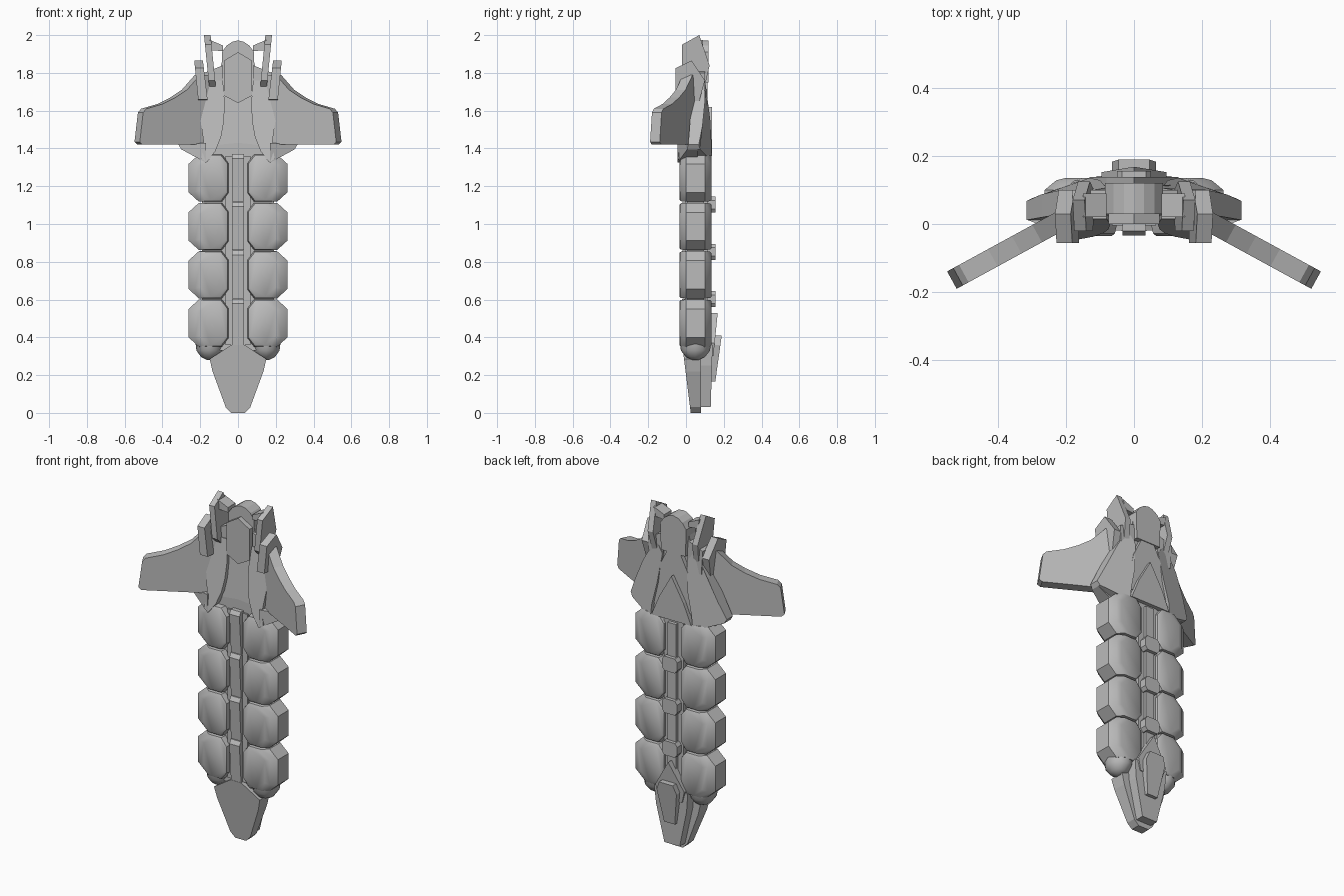
import bpy, bmesh, math

if "Cube" in bpy.data.objects:
    bpy.data.objects.remove(bpy.data.objects["Cube"])

grey = bpy.data.materials.new("plain_grey")
grey.use_nodes = True
tone = (0.5, 0.5, 0.5, 1)
grey.diffuse_color = tone
grey.node_tree.nodes["Principled BSDF"].inputs["Base Color"].default_value = tone


def loft(name, rings, mirror=False, smooth=False):
    """Skin equal-length rings of points and cap both ends."""
    bm = bmesh.new()
    rows = [[bm.verts.new(p) for p in ring] for ring in rings]
    n = len(rows[0])
    for a, b in zip(rows, rows[1:]):
        for i in range(n):
            j = (i + 1) % n
            bm.faces.new((a[i], a[j], b[j], b[i]))
    bm.faces.new(rows[0])
    bm.faces.new(rows[-1])
    bmesh.ops.recalc_face_normals(bm, faces=bm.faces)
    mesh = bpy.data.meshes.new(name)
    bm.to_mesh(mesh)
    bm.free()
    mesh.materials.append(grey)
    ob = bpy.data.objects.new(name, mesh)
    bpy.context.collection.objects.link(ob)
    if mirror:
        ob.modifiers.new("mirror", "MIRROR").use_mirror_merge = False
    if smooth:
        bpy.ops.object.select_all(action="DESELECT")
        ob.select_set(True)
        bpy.context.view_layer.objects.active = ob
        bpy.ops.object.shade_smooth_by_angle(angle=math.radians(35))
    return ob


def plate(name, pts, lo, hi, axis="y", mirror=False, skew=0):
    """Extrude an outline between two depths, either fixed or varying."""
    def at(depth, p):
        return depth(*p) if callable(depth) else depth
    if axis == "y":
        rings = [[(p[0] + s, at(d, p), p[1]) for p in pts] for d, s in ((lo, 0), (hi, skew))]
    else:
        rings = [[(at(d, p), p[0], p[1]) for p in pts] for d in (lo, hi)]
    return loft(name, rings, mirror)


def sym(half):
    """Complete a right-hand outline listed from top to bottom."""
    return half + [(-x, z) for x, z in reversed(half) if x > 0]


def box(name, x, y0, y1, z0, z1):
    return plate(name, sym([(x, z1), (x, z0)]), y0, y1)


# Core and paired rounded pods
box("core", 0.19, 0.005, 0.095, 0.33, 1.36)
box("inner_channel", 0.065, -0.005, 0.115, 0.36, 1.36)
pod_rings = [(-0.035, 0.065, 0.2, 0.115), (-0.028, 0.056, 0.228, 0.122),
             (0, 0.05, 0.262, 0.125), (0.1, 0.05, 0.262, 0.125),
             (0.128, 0.056, 0.228, 0.122), (0.135, 0.065, 0.2, 0.115)]
pitch = 0.256
for row in range(4):
    zc = 0.475 + row * pitch
    rings = []
    for y, a, b, h in pod_rings:
        half = [(a, h - 0.045), (a + 0.035, h), (b - 0.055, h), (b, h - 0.05)]
        outline = half + [(x, -z) for x, z in reversed(half)]
        rings.append([(x, y, zc + z) for x, z in outline])
    loft(f"pod_{row + 1}", rings, True, True)

    # Overlapping slanted spine segments
    z0 = 0.35 + row * pitch
    plate(f"front_spine_{row + 1}", [(-0.018, z0), (-0.034, z0 + 0.23), (-0.02, z0 + 0.253),
          (0.03, z0 + 0.253), (0.03, z0)], -0.033, 0.033, "x")

# Rear strip with clamps
box("rear_strip", 0.028, 0.1, 0.135, 0.38, 1.34)
for i in range(3):
    z = 0.56 + i * 0.25
    plate(f"rear_clamp_{i + 1}", sym([(0.035, z + 0.085), (0.05, z + 0.065), (0.05, z + 0.02), (0.035, z)]),
          0.1, 0.155)

# Rounded ends beneath the lowest pods
loft("lower_knob", [[(0.15 + r * math.cos(t * math.pi / 6), 0.05 + 1.1 * r * math.sin(t * math.pi / 6), z)
     for t in range(12)] for z, r in ((0.37, 0.075), (0.33, 0.07), (0.295, 0.045), (0.28, 0.015))], True, True)

# Tapered tip with layered rear shields
plate("tip", sym([(0.035, 0.36), (0.15, 0.285), (0.135, 0.22), (0.065, 0.03), (0.035, 0)]),
      lambda x, z: 0.025 - 0.125 * z, 0.08)
plate("tip_rear", sym([(0.11, 0.36), (0.1, 0.25), (0.05, 0.03)]), 0.06, lambda x, z: 0.13 + 0.03 * z)
plate("rear_shield", sym([(0, 0.53), (0.095, 0.37), (0.075, 0.3), (0.03, 0.3)]),
      0.12, lambda x, z: 0.145 + 0.1 * (z - 0.3))
plate("rear_badge", sym([(0.045, 0.41), (0.065, 0.36), (0.035, 0.165)]),
      0.13, lambda x, z: 0.155 + 0.14 * (z - 0.165))

# Collar core and layered rear chevrons
plate("collar", sym([(0.08, 1.88), (0.12, 1.72), (0.19, 1.62), (0.2, 1.42), (0.1, 1.42), (0, 1.43)]),
      lambda x, z: 0.08 * (z - 1.42), 0.09)
box("collar_base", 0.17, 0.005, 0.11, 1.33, 1.43)
plate("rear_chevron_high", sym([(0, 1.84), (0.1, 1.64), (0.15, 1.42)]), 0.05, 0.115)
plate("rear_chevron_low", sym([(0, 1.62), (0.08, 1.48), (0.13, 1.36)]), 0.05, 0.138)

# Curved plates wrapping the collar front and back
plate("front_collar_plate", [(0.165, 1.325), (0.12, 1.385), (0.09, 1.46), (0.075, 1.54), (0.07, 1.64),
      (0.08, 1.76), (0.14, 1.76), (0.2, 1.64), (0.2, 1.56), (0.18, 1.42), (0.195, 1.345)],
      lambda x, z: -0.045 + 0.14 * (z - 1.33), 0.06, mirror=True)
plate("rear_collar_plate", [(0.14, 1.335), (0.3, 1.395), (0.315, 1.42), (0.27, 1.52), (0.21, 1.65),
      (0.13, 1.79), (0.08, 1.72), (0.1, 1.55), (0.13, 1.42)],
      lambda x, z: 0.01 + 0.08 * (z - 1.4),
      lambda x, z: 0.135 - max(0, x - 0.18) * 0.5 - max(0, z - 1.5) * 0.13, mirror=True)
plate("collar_skirt", [(0.17, 1.325), (0.3, 1.395), (0.31, 1.42), (0.17, 1.43)],
      lambda x, z: -0.045 + (x - 0.17) * 0.4, 0.06, mirror=True)

# Forward swept wings
def wing_front(x, z):
    return -0.19 + 0.545 * (0.52 - x)


plate("wing", [(0.15, 1.42), (0.505, 1.42), (0.52, 1.435), (0.502, 1.59), (0.485, 1.61), (0.4, 1.635),
      (0.33, 1.67), (0.27, 1.71), (0.2, 1.79), (0.15, 1.79)],
      wing_front, lambda x, z: wing_front(x, z) + 0.051, mirror=True, skew=0.028)

# Mouth panel and rounded cap
plate("mouth_panel", sym([(0, 1.91), (0.075, 1.865), (0.075, 1.68), (0, 1.64)]), 0, 0.08)
plate("rear_cap", sym([(0, 1.972), (0.03, 1.965), (0.06, 1.945), (0.085, 1.91), (0.08, 1.75)]), 0.03, 0.12)

# Upright blades beside the mouth
plate("tall_blade", [(-0.02, 1.76), (-0.02, 1.95), (0.07, 2), (0.125, 1.84), (0.1, 1.73), (0.04, 1.7)],
      lambda y, z: 0.12 + 0.1 * (z - 1.75), lambda y, z: 0.155 + 0.1 * (z - 1.75), "x", True)
plate("blade_hook", [(0.15, 1.975), (0.08, 1.945), (0.08, 1.915), (0.14, 1.92)], 0.02, 0.09, mirror=True)
plate("outer_blade", [(-0.055, 1.66), (-0.055, 1.825), (0.03, 1.865), (0.1, 1.76), (0.07, 1.65)],
      lambda y, z: 0.16 + 0.12 * (z - 1.65), lambda y, z: 0.21 + 0.1 * (z - 1.65), "x", True)
plate("blade_root", [(0.08, 1.66), (0.17, 1.66), (0.18, 1.8), (0.08, 1.84)], 0.02, 0.1, mirror=True)
